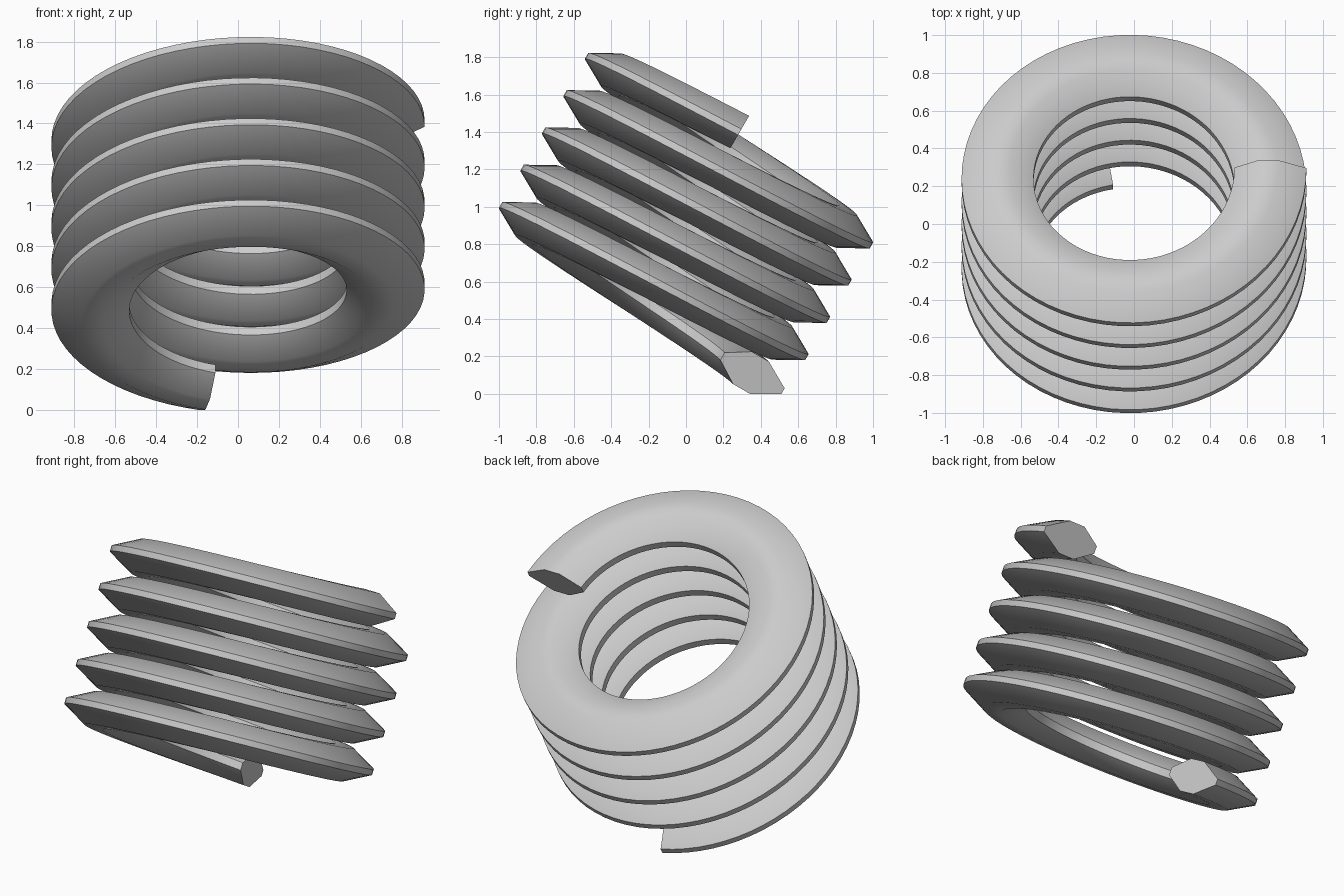
import bpy, bmesh
from math import sin, cos, radians
from mathutils import Vector

cube = bpy.data.objects.get("Cube")
if cube:
    bpy.data.objects.remove(cube)

# Coil axis leans back from vertical
LEAN = radians(30)
AXIS = Vector((0, sin(LEAN), cos(LEAN)))
SIDE = Vector((1, 0, 0))
BACK = Vector((0, cos(LEAN), -sin(LEAN)))
BASE = BACK * -0.451 + AXIS * 0.271
PITCH = 0.23
START, END = radians(102), radians(1800)
STEPS = 340

# Eight-sided wire section: radius and half thickness, mirrored across the middle
half = [(0.532, 0.023), (0.657, 0.1), (0.765, 0.1), (0.913, 0.018)]
section = half + [(r, -w) for r, w in reversed(half)]

# Sweep the section along the helix
bm = bmesh.new()
rings = []
for i in range(STEPS + 1):
    a = START + (END - START) * i / STEPS
    rise = PITCH * (a - START) / radians(360)
    out = SIDE * cos(a) + BACK * sin(a)
    rings.append([bm.verts.new(BASE + out * r + AXIS * (rise + w)) for r, w in section])
n = len(section)
for p, q in zip(rings, rings[1:]):
    for k in range(n):
        bm.faces.new((p[k], p[(k + 1) % n], q[(k + 1) % n], q[k]))
# Flat cut ends
bm.faces.new(rings[0])
bm.faces.new(rings[-1])
bmesh.ops.recalc_face_normals(bm, faces=bm.faces)
mesh = bpy.data.meshes.new("spring_coil")
bm.to_mesh(mesh)
bm.free()

# Plain grey metal
steel = bpy.data.materials.new("plain grey")
steel.use_nodes = True
color = (0.6, 0.6, 0.6, 1)
steel.diffuse_color = color
steel.node_tree.nodes["Principled BSDF"].inputs["Base Color"].default_value = color
mesh.materials.append(steel)

coil = bpy.data.objects.new("spring_coil", mesh)
bpy.context.collection.objects.link(coil)
bpy.ops.object.select_all(action="DESELECT")
coil.select_set(True)
bpy.context.view_layer.objects.active = coil
bpy.ops.object.shade_smooth_by_angle(angle=radians(40))
